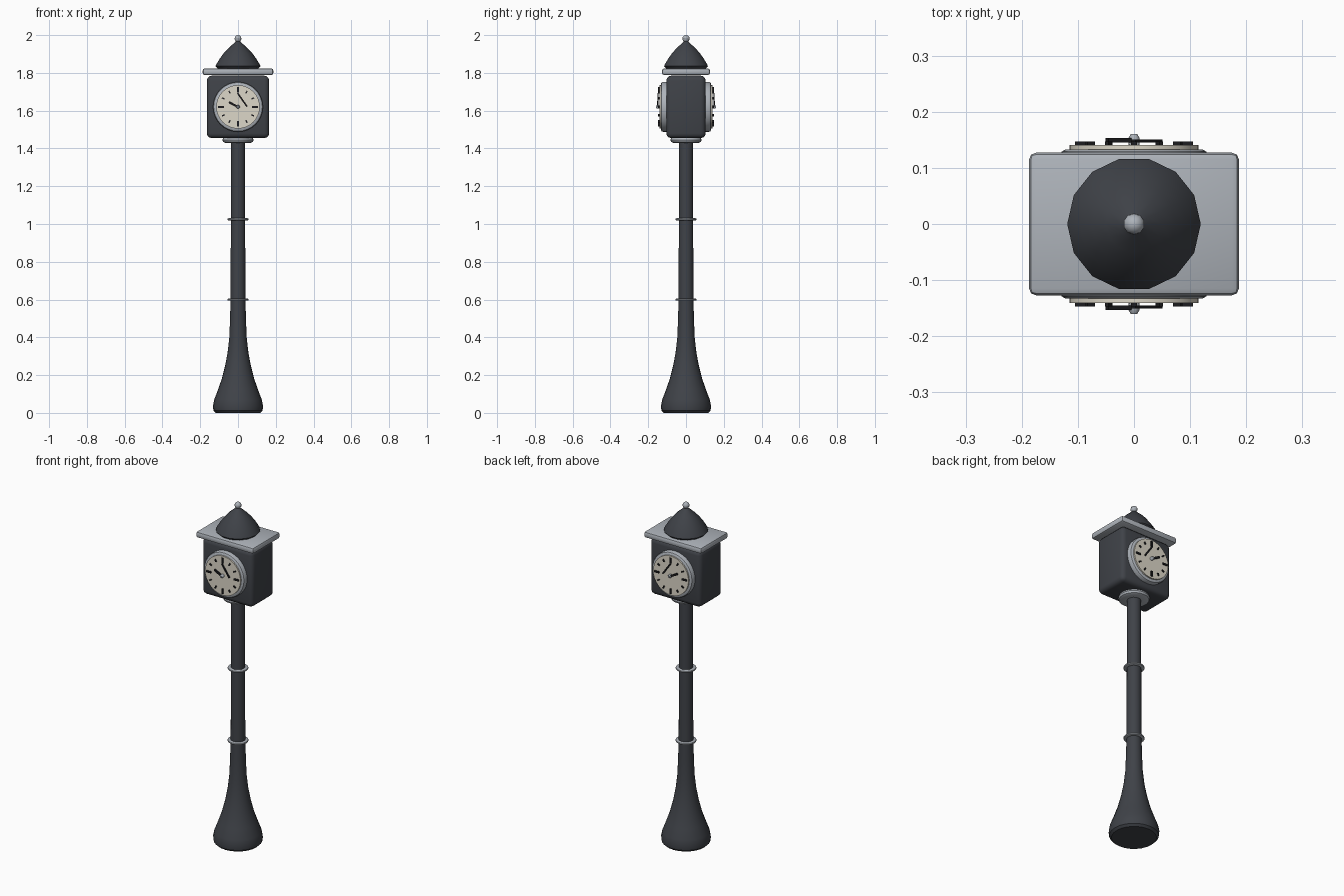
import bpy, bmesh, math
from mathutils import Matrix, Vector

if "Cube" in bpy.data.objects:
    bpy.data.objects.remove(bpy.data.objects["Cube"])

DIAL_Z = 1.62


def mat(name, c):
    m = bpy.data.materials.new(name)
    m.diffuse_color = (*c, 1)
    m.use_nodes = True
    m.node_tree.nodes["Principled BSDF"].inputs["Base Color"].default_value = m.diffuse_color
    return m


IRON = mat("dark_iron", (0.05, 0.055, 0.065))
TRIM = mat("pale_metal", (0.42, 0.45, 0.49))
CREAM = mat("cream", (0.72, 0.68, 0.58))
BLACK = mat("black", (0.012, 0.012, 0.014))
# Maps local z to the outward front direction (-y), at the dial centre
DIAL = Matrix.Translation((0, 0, DIAL_Z)) @ Matrix.Rotation(math.pi / 2, 4, 'X')


def finish(bm, name, material, smooth=35, mirror=False):
    bmesh.ops.recalc_face_normals(bm, faces=bm.faces)
    me = bpy.data.meshes.new(name)
    bm.to_mesh(me)
    bm.free()
    ob = bpy.data.objects.new(name, me)
    bpy.context.collection.objects.link(ob)
    me.materials.append(material)
    if mirror:
        m = ob.modifiers.new("both_faces", 'MIRROR')
        m.use_axis = (False, True, False)
        m.use_mirror_merge = False
    bpy.ops.object.select_all(action='DESELECT')
    ob.select_set(True)
    bpy.context.view_layer.objects.active = ob
    if smooth:
        bpy.ops.object.shade_smooth_by_angle(angle=math.radians(smooth))
    return ob


def lathe(name, profile, material, n=32, matrix=None, smooth=35, mirror=False):
    """Revolve (radius, height) points around z, capping both ends."""
    bm = bmesh.new()
    rings = [[bm.verts.new((r * math.cos(2 * math.pi * i / n),
                            r * math.sin(2 * math.pi * i / n), z))
              for i in range(n)] for r, z in profile]
    for a, b in zip(rings, rings[1:]):
        for i in range(n):
            j = (i + 1) % n
            bm.faces.new((a[i], a[j], b[j], b[i]))
    bm.faces.new(rings[0])
    bm.faces.new(rings[-1])
    if matrix:
        bm.transform(matrix)
    return finish(bm, name, material, smooth, mirror)


def box(name, size, centre, material, bevel, segs):
    bm = bmesh.new()
    bmesh.ops.create_cube(bm, size=1)
    bm.transform(Matrix.Translation(centre) @ Matrix.Diagonal((*size, 1)))
    bmesh.ops.bevel(bm, geom=bm.edges[:], offset=bevel, segments=segs,
                    profile=0.5, affect='EDGES')
    return finish(bm, name, material)


def bar(bm, size, centre, angle):
    """Add a flat bar on the dial plane (x right, y up, z outward)."""
    m = (DIAL @ Matrix.Translation(centre) @ Matrix.Rotation(angle, 4, 'Z')
         @ Matrix.Diagonal((*size, 1)))
    bmesh.ops.create_cube(bm, size=1, matrix=m)


# Flared base and post
lathe("post", [(0.118, 0), (0.13, 0.012), (0.133, 0.035), (0.126, 0.07),
               (0.105, 0.125), (0.086, 0.18), (0.068, 0.25), (0.055, 0.32),
               (0.046, 0.40), (0.042, 0.50), (0.039, 0.62), (0.037, 1.44)], IRON, 24)

# Rings on the post and collar below the case
for name, r, z, h in (("lower_ring", 0.056, 0.60, 0.006),
                      ("upper_ring", 0.056, 1.025, 0.006),
                      ("collar", 0.083, 1.445, 0.015)):
    lathe(name, [(0.03, z - h), (r - h, z - h), (r - h * 0.3, z - h * 0.7), (r, z),
                 (r - h * 0.3, z + h * 0.7), (r - h, z + h), (0.03, z + h)], TRIM, 24)

# Clock case and cornice
box("clock_case", (0.33, 0.208, 0.33), (0, 0, 1.62), IRON, 0.025, 3)
box("cornice", (0.374, 0.254, 0.036), (0, 0, 1.806), TRIM, 0.012, 2)

# Roof and finial
lathe("roof", [(0.105, 1.822), (0.119, 1.836), (0.112, 1.85), (0.096, 1.876),
               (0.075, 1.905), (0.05, 1.932), (0.026, 1.953), (0.01, 1.968)], IRON, 14)
bm = bmesh.new()
bmesh.ops.create_uvsphere(bm, u_segments=10, v_segments=8, radius=0.019,
                          matrix=Matrix.Translation((0, 0, 1.981)))
finish(bm, "finial", TRIM)

# Dial rims and faces, front and back
lathe("dial_rim", [(0.132, 0.095), (0.132, 0.122), (0.129, 0.129), (0.122, 0.133),
                   (0.1, 0.133)], TRIM, 32, DIAL, mirror=True)
lathe("dial_face", [(0.115, 0.125), (0.115, 0.141)], CREAM, 32, DIAL, mirror=True)

# Hour marks, longer at the quarters
bm = bmesh.new()
for i in range(12):
    a = i * math.pi / 6
    length, width = (0.03, 0.01) if i % 3 == 0 else (0.015, 0.007)
    bar(bm, (length, width, 0.008), (0.09 * math.cos(a), 0.09 * math.sin(a), 0.143), a)
finish(bm, "hour_marks", BLACK, 0, True)

# Hands
bm = bmesh.new()
bar(bm, (0.056, 0.011, 0.008), (-0.0235, 0.012, 0.149), math.radians(-28))
finish(bm, "hour_hand", BLACK, 0, True)
bm = bmesh.new()
bar(bm, (0.086, 0.008, 0.006), (0.023, 0.037, 0.148), math.radians(-55))
finish(bm, "minute_hand", BLACK, 0, True)

# Hand hub
lathe("hub", [(0.01, 0.14), (0.01, 0.153), (0.006, 0.16)], TRIM, 10, DIAL, mirror=True)
